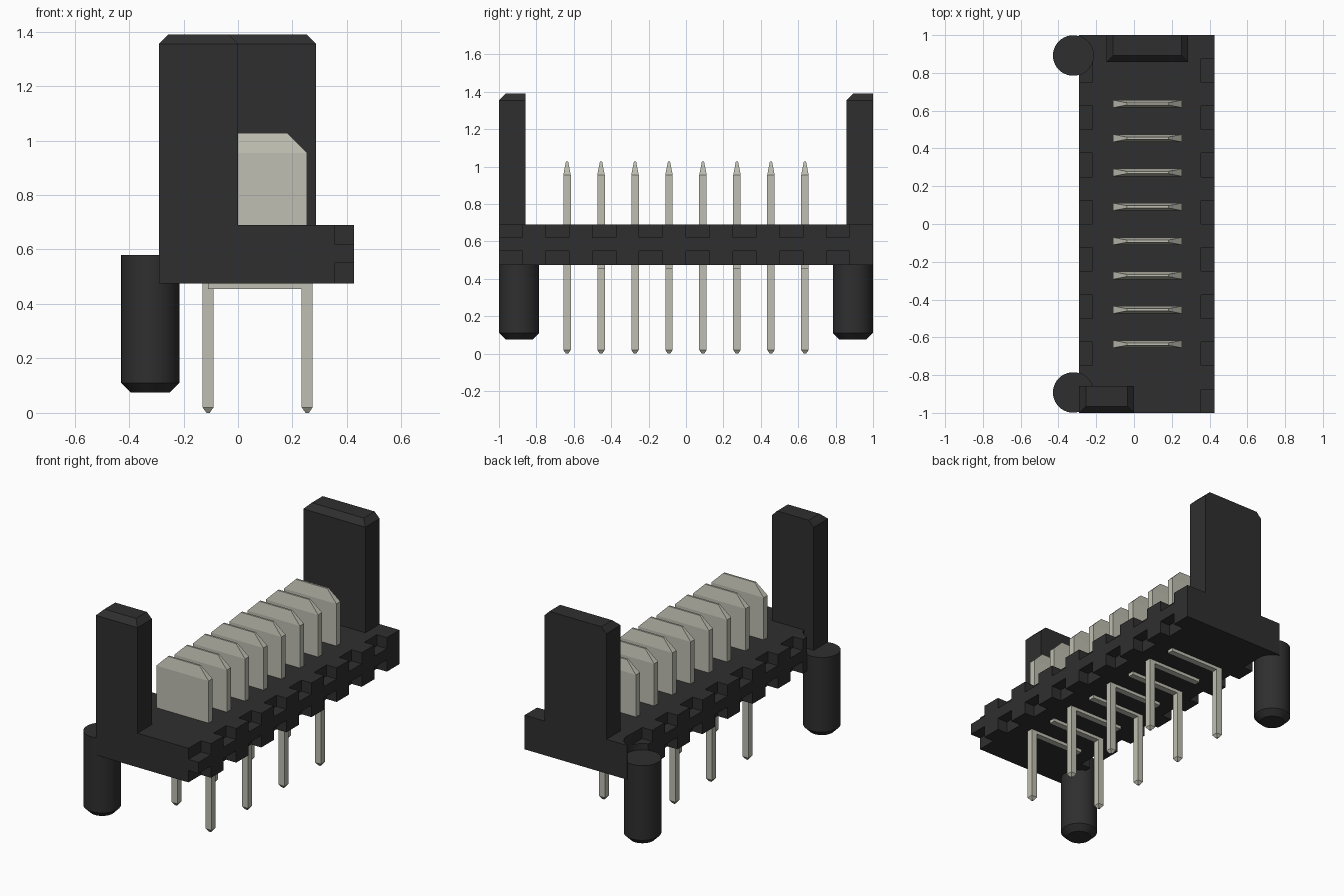
import bpy, bmesh, math

cube = bpy.data.objects.get("Cube")
if cube:
    bpy.data.objects.remove(cube, do_unlink=True)


def material(name, rgb):
    m = bpy.data.materials.new(name)
    m.use_nodes = True
    m.diffuse_color = (*rgb, 1)
    bsdf = m.node_tree.nodes["Principled BSDF"]
    bsdf.inputs["Base Color"].default_value = (*rgb, 1)
    bsdf.inputs["Roughness"].default_value = 0.6
    return m


BLACK = material("black plastic", (0.028, 0.028, 0.028))
METAL = material("pale metal", (0.52, 0.52, 0.445))


def rect(x0, x1, y0, y1, z):
    return [(x0, y0, z), (x1, y0, z), (x1, y1, z), (x0, y1, z)]


def circle(x, y, r, z, n=40):
    return [(x + r * math.cos(math.tau * i / n), y + r * math.sin(math.tau * i / n), z)
            for i in range(n)]


def box(x0, x1, y0, y1, z0, z1):
    return [rect(x0, x1, y0, y1, z0), rect(x0, x1, y0, y1, z1)]


def build(name, solids, mat):
    """Make one object; each solid is a list of rings stacked upwards."""
    bm = bmesh.new()
    for rings in solids:
        loops = [[bm.verts.new(p) for p in ring] for ring in rings]
        n = len(loops[0])
        bm.faces.new(loops[0][::-1])
        bm.faces.new(loops[-1])
        for a, b in zip(loops, loops[1:]):
            for i in range(n):
                j = (i + 1) % n
                bm.faces.new((a[i], a[j], b[j], b[i]))
    mesh = bpy.data.meshes.new(name)
    bm.to_mesh(mesh)
    bm.free()
    mesh.materials.append(mat)
    ob = bpy.data.objects.new(name, mesh)
    bpy.context.collection.objects.link(ob)
    return ob


def cut(target, name, solids):
    cutter = build(name, solids, BLACK)
    cutter.hide_render = True
    cutter.hide_viewport = True
    cutter.display_type = 'WIRE'
    mod = target.modifiers.new(name, 'BOOLEAN')
    mod.operation = 'DIFFERENCE'
    mod.solver = 'EXACT'
    mod.object = cutter


# Base bar
LOW, TOP = 0.475, 0.69
LEFT, RIGHT = -0.29, 0.425
base = build("base", [box(LEFT, RIGHT, -1, 1, LOW, TOP)], BLACK)

# Notches along the upper and lower long edges
notches = []
for k in range(8):
    y0, y1 = -1 + 0.25 * k, -0.875 + 0.25 * k
    if k == 0:
        y0 -= 0.05
    for z0, z1 in ((LOW - 0.05, 0.55), (0.62, TOP + 0.05)):
        notches.append(box(RIGHT - 0.07, RIGHT + 0.05, y0, y1, z0, z1))
        if k > 0:
            notches.append(box(LEFT - 0.05, LEFT + 0.07, y0, y1, z0, z1))
cut(base, "notch_cutter", notches)

# Locating pegs, with clearance above them in the base
PX, PY, PR = -0.322, 0.892, 0.107
cut(base, "peg_clearance_cutter",
    [[circle(PX, s * PY, PR, 0.575), circle(PX, s * PY, PR, 0.8)] for s in (-1, 1)])
for name, y in (("front_peg", -PY), ("back_peg", PY)):
    peg = build(name, [[circle(PX, y, PR - 0.035, 0.075), circle(PX, y, PR, 0.11),
                        circle(PX, y, PR, 0.58)]], BLACK)
    bpy.ops.object.select_all(action='DESELECT')
    peg.select_set(True)
    bpy.context.view_layer.objects.active = peg
    bpy.ops.object.shade_smooth_by_angle(angle=math.radians(30))

# End posts, chamfered on three top edges
C = 0.035
for name, x0, x1, y0, y1, c0, c1 in (("front_post", LEFT, 0, -1, -0.857, C, 0),
                                     ("back_post", -0.145, 0.287, 0.857, 1, C, 0)):
    build(name, [[rect(x0, x1, y0, y1, 0.5), rect(x0, x1, y0, y1, 1.355),
                  rect(x0 + C, x1 - C, y0 + c0, y1 - c1, 1.39)]], BLACK)

# Contacts: blade above, crossbar below and one leg on alternating sides
MID, H = 0.072, 0.02
for i in range(8):
    y = -0.636 + 0.1817 * i
    leg = MID + (0.182 if i % 2 == 0 else -0.182)
    far = 2 * MID - leg
    blade = [rect(MID - 0.182, MID + 0.182, y - H, y + H, 0.6),
             rect(MID - 0.182, MID + 0.182, y - H, y + H, 0.955),
             rect(MID - 0.11, MID + 0.11, y - 0.006, y + 0.006, 1.027)]
    bar = box(min(leg, far), max(leg, far), y - H, y + H, 0.455, 0.5)
    pin = [rect(leg - 0.006, leg + 0.006, y - 0.006, y + 0.006, 0),
           rect(leg - H, leg + H, y - H, y + H, 0.02),
           rect(leg - H, leg + H, y - H, y + H, 0.5)]
    build(f"contact_{i + 1}", [blade, bar, pin], METAL)
